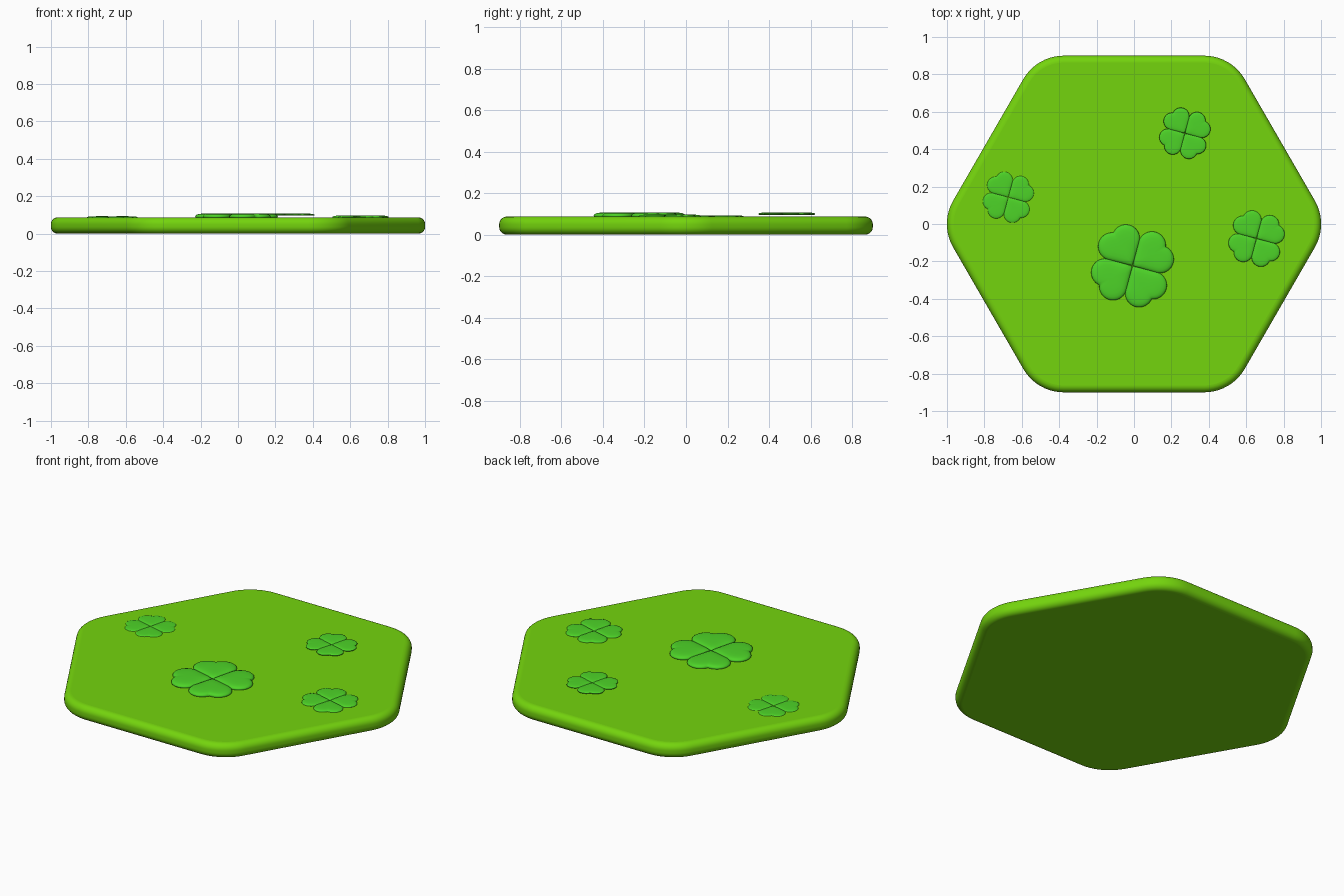
import bpy, bmesh, math
from mathutils import Vector, Matrix

if "Cube" in bpy.data.objects:
    bpy.data.objects.remove(bpy.data.objects["Cube"])


def material(name, rgb):
    m = bpy.data.materials.new(name)
    m.diffuse_color = (*rgb, 1)
    m.use_nodes = True
    m.node_tree.nodes["Principled BSDF"].inputs["Base Color"].default_value = m.diffuse_color
    return m


grass = material("lime green", (0.175, 0.66, 0.004))
leaf = material("clover green", (0.075, 0.66, 0.021))


def skin(bm, rings, smooth_caps):
    """Join equal-length point rings (bottom to top) into a closed solid."""
    vs = [[bm.verts.new(p) for p in r] for r in rings]
    n = len(vs[0])
    for a, b in zip(vs, vs[1:]):
        for i in range(n):
            j = (i + 1) % n
            bm.faces.new((a[i], a[j], b[j], b[i])).smooth = True
    for cap in (vs[0][::-1], vs[-1]):
        bm.faces.new(cap).smooth = smooth_caps


def finish(bm, name, mat):
    me = bpy.data.meshes.new(name)
    bm.to_mesh(me)
    bm.free()
    me.materials.append(mat)
    ob = bpy.data.objects.new(name, me)
    bpy.context.collection.objects.link(ob)
    return ob


# Hexagonal tile with rounded corners and rounded rim
HEIGHT, RIM, CORNER, CENTRE = 0.087, 0.037, 0.25, 0.7505


def hexagon(inset, z):
    pts = []
    for k in range(6):
        c = math.radians(60 * k)
        for s in range(11):
            a = c + math.radians(-30 + 6 * s)
            r = CORNER - inset
            pts.append((CENTRE * math.cos(c) + r * math.cos(a),
                        CENTRE * math.sin(c) + r * math.sin(a), z))
    return pts


rings = []
for s in range(9):
    t = math.radians(90 * s / 8)
    rings.append(hexagon(RIM * (1 - math.sin(t)), RIM * (1 - math.cos(t))))
for s in range(9):
    t = math.radians(90 * s / 8)
    rings.append(hexagon(RIM * (1 - math.cos(t)), HEIGHT - RIM * (1 - math.sin(t))))
bm = bmesh.new()
skin(bm, rings, False)
finish(bm, "hexagon_tile", grass)


# Four-leaf clovers made of pillow-shaped heart petals
def heart():
    """Heart outline: tip at the origin, two round lobes toward +x."""
    cx, cy, r = 0.145, 0.043, 0.074
    start = math.atan2(cy, cx) - math.pi / 2 - math.acos(r / math.hypot(cx, cy)) + math.pi / 2
    notch = math.asin(cy / r)
    tangent = math.atan2(-cy, -cx) - math.acos(r / math.hypot(cx, cy))
    tangent %= 2 * math.pi
    half = []                      # upper lobe, notch to tangent point
    for i in range(19):
        a = -notch + (tangent + notch) * i / 18
        half.append((cx + r * math.cos(a), cy + r * math.sin(a)))
    side = [(half[-1][0] * f, half[-1][1] * f) for f in (0.75, 0.5, 0.25)]
    upper = half + side
    lower = [(x, -y) for x, y in upper[:0:-1]]
    return upper + [(0.002, 0)] + lower


OUTLINE = heart()
MID = (0.13, 0)


def clover(name, x, y, scale, low, high):
    bm = bmesh.new()
    rings = []
    # (shrink toward petal middle, height fraction)
    for f, h in ((0.94, 0), (0.985, 0.12), (1, 0.3), (0.985, 0.5), (0.94, 0.68),
                 (0.85, 0.83), (0.7, 0.93), (0.45, 0.985), (0.15, 1)):
        rings.append([Vector((MID[0] + (px - MID[0]) * f, py * f, 0)) * scale
                      + Vector((0, 0, low + (high - low) * h)) for px, py in OUTLINE])
    for k in range(4):
        turn = Matrix.Rotation(math.radians(30 + 90 * k), 3, 'Z')
        skin(bm, [[turn @ p + Vector((x, y, 0)) for p in r] for r in rings], True)
    finish(bm, name, leaf)


clover("large_clover", -0.008, -0.224, 1.0, 0.084, 0.108)
clover("back_clover", 0.272, 0.485, 0.62, 0.096, 0.107)
clover("right_clover", 0.655, -0.078, 0.68, 0.083, 0.097)
clover("left_clover", -0.672, 0.143, 0.62, 0.082, 0.093)
